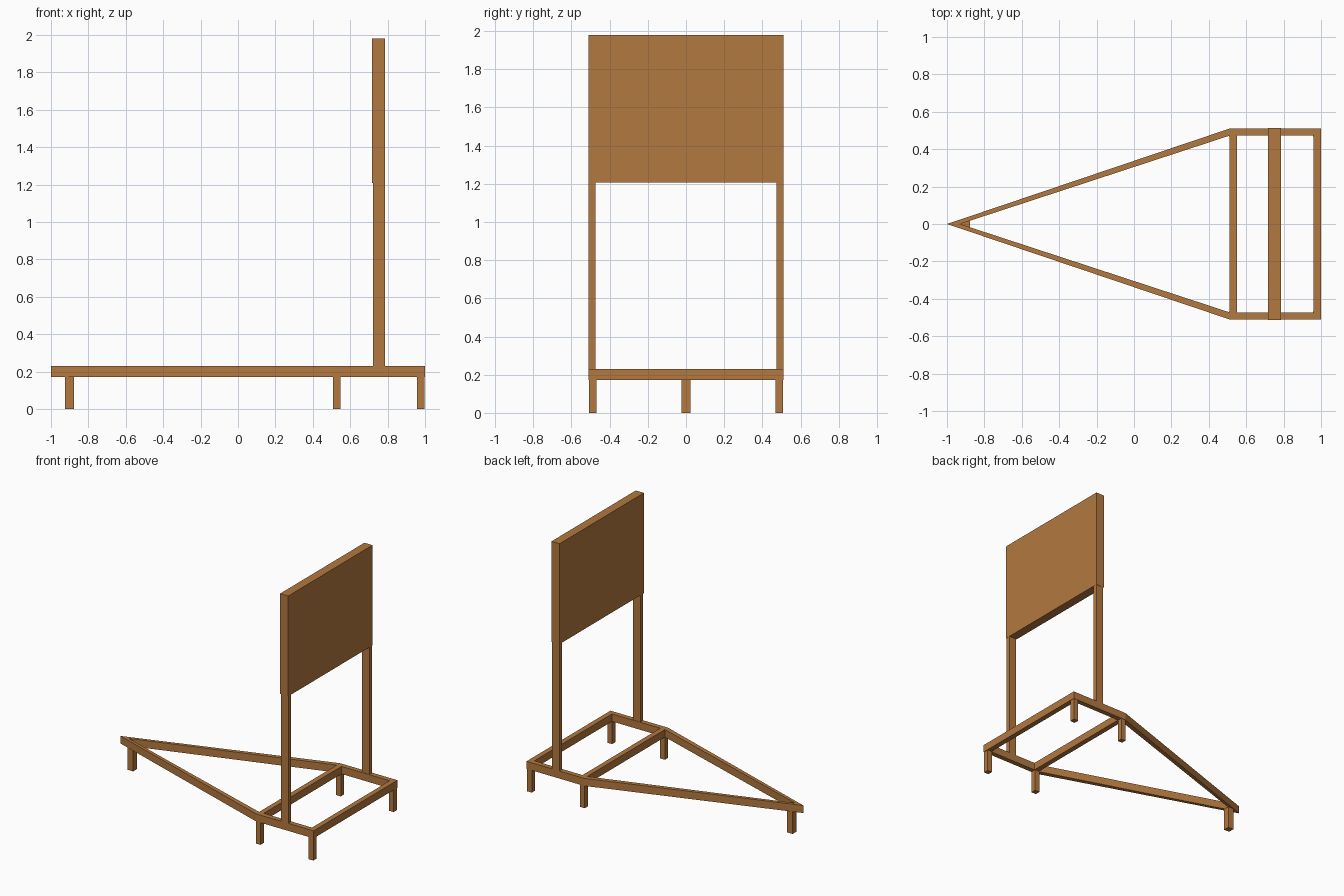
import bpy, bmesh

if "Cube" in bpy.data.objects:
    bpy.data.objects.remove(bpy.data.objects["Cube"])

wood = bpy.data.materials.new("wood")
wood.diffuse_color = (0.45, 0.19, 0.05, 1)
wood.use_nodes = True
wood.node_tree.nodes["Principled BSDF"].inputs["Base Color"].default_value = wood.diffuse_color


def prism(name, outline, z0, z1, mirror=False):
    """Extrude a flat outline from z0 to z1, optionally mirrored across y = 0."""
    bm = bmesh.new()
    face = bm.faces.new([bm.verts.new((x, y, z0)) for x, y in outline])
    top = bmesh.ops.extrude_face_region(bm, geom=[face])["geom"]
    verts = [v for v in top if isinstance(v, bmesh.types.BMVert)]
    bmesh.ops.translate(bm, verts=verts, vec=(0, 0, z1 - z0))
    bmesh.ops.recalc_face_normals(bm, faces=bm.faces)
    mesh = bpy.data.meshes.new(name)
    bm.to_mesh(mesh)
    bm.free()
    mesh.materials.append(wood)
    obj = bpy.data.objects.new(name, mesh)
    bpy.context.collection.objects.link(obj)
    if mirror:
        mod = obj.modifiers.new("mirror", "MIRROR")
        mod.use_axis = (False, True, False)
        mod.use_mirror_merge = False
    return obj


def box(name, x0, x1, y0, y1, z0, z1, mirror=False):
    return prism(name, [(x0, y0), (x1, y0), (x1, y1), (x0, y1)], z0, z1, mirror)


LOW, HIGH = 0.172, 0.23   # bottom and top of the base frame

# Base frame: converging runners, straight rails and two cross bars
prism("converging_runner", [(-1, 0), (-0.93, 0), (0.51, 0.472), (0.51, 0.51)], LOW, HIGH, True)
box("side_rail", 0.51, 1, 0.472, 0.51, LOW, HIGH, True)
box("middle_cross_bar", 0.51, 0.55, -0.472, 0.472, LOW, HIGH)
box("rear_cross_bar", 0.96, 1, -0.472, 0.472, LOW, HIGH)

# Legs: mirrored pairs under the cross bars, a single one near the tip
for name, x in (("middle_leg", 0.507), ("rear_leg", 0.957)):
    box(name, x, x + 0.04, 0.468, 0.508, 0, LOW, True)
box("tip_leg", -0.924, -0.876, -0.024, 0.024, 0, LOW)

# Uprights and the raised panel
box("upright_post", 0.721, 0.785, 0.475, 0.51, HIGH, 1.21, True)
box("raised_panel", 0.717, 0.786, -0.512, 0.512, 1.208, 1.98)
